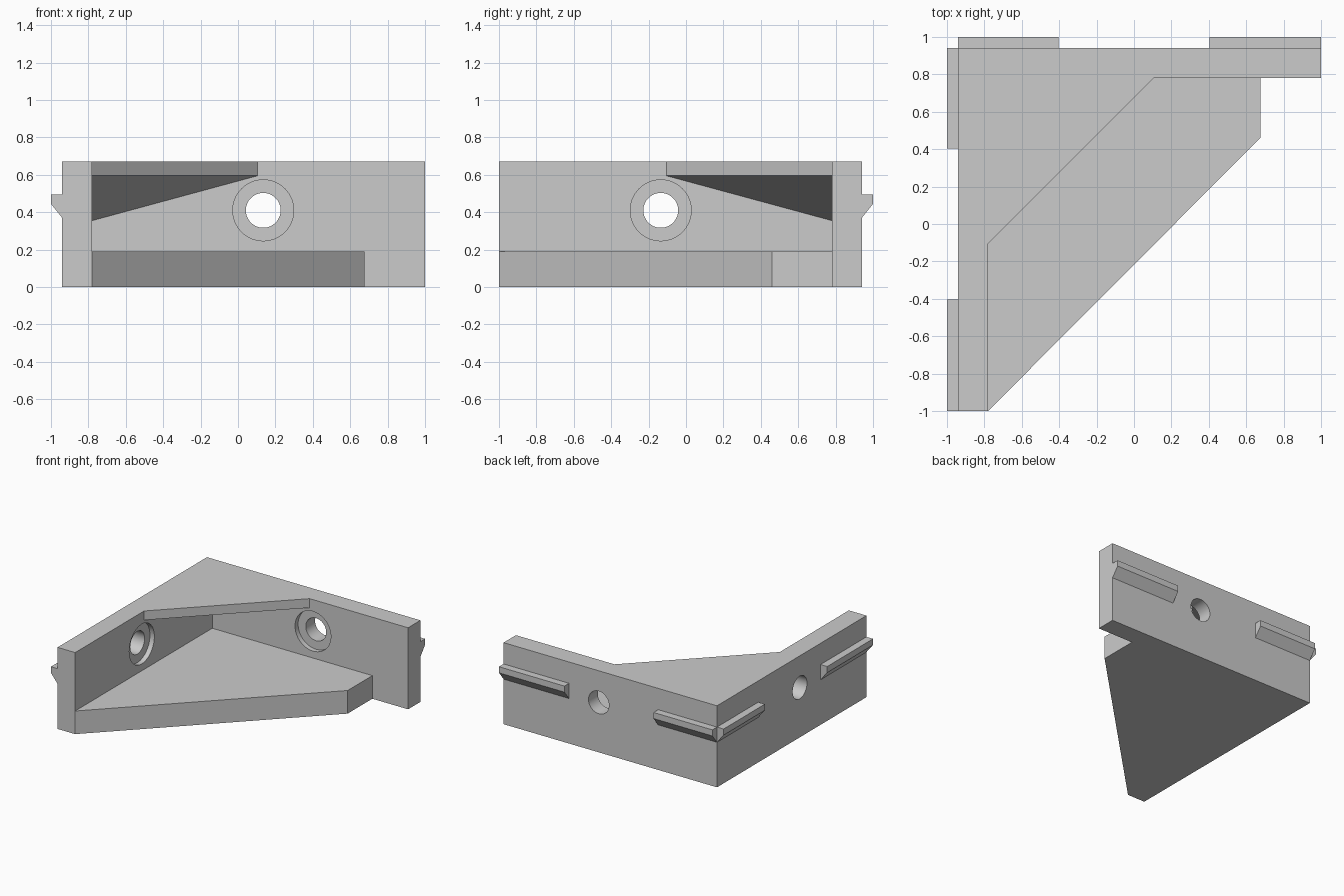
import bpy
import bmesh
import math
from mathutils import Matrix, Vector

if "Cube" in bpy.data.objects:
    bpy.data.objects.remove(bpy.data.objects["Cube"], do_unlink=True)

GREY = (0.6, 0.6, 0.6, 1)
grey = bpy.data.materials.new("plain_grey")
grey.use_nodes = True
grey.diffuse_color = GREY
grey.node_tree.nodes["Principled BSDF"].inputs["Base Color"].default_value = GREY

HEIGHT = 0.67
OUT, IN = 0.94, 0.78      # outer and inner faces of the walls
HOLE_X, HOLE_Z = 0.135, 0.41

# Swaps the back wall and the side wall: (x, y) -> (-y, -x)
DIAGONAL = Matrix(((0, -1, 0, 0), (-1, 0, 0, 0), (0, 0, 1, 0), (0, 0, 0, 1)))


def finish(name, bm):
    bmesh.ops.recalc_face_normals(bm, faces=bm.faces)
    mesh = bpy.data.meshes.new(name)
    bm.to_mesh(mesh)
    bm.free()
    mesh.materials.append(grey)
    obj = bpy.data.objects.new(name, mesh)
    bpy.context.collection.objects.link(obj)
    return obj


def prism(name, outline, direction, mirrored=False):
    """Extrude a flat outline along a direction."""
    bm = bmesh.new()
    face = bm.faces.new([bm.verts.new(p) for p in outline])
    result = bmesh.ops.extrude_face_region(bm, geom=[face], use_keep_orig=True)
    moved = [v for v in result["geom"] if isinstance(v, bmesh.types.BMVert)]
    bmesh.ops.translate(bm, verts=moved, vec=Vector(direction))
    if mirrored:
        bm.transform(DIAGONAL)
    return finish(name, bm)


def flat(points, z=0):
    return [(x, y, z) for x, y in points]


def cut_cylinder(target, radius, y0, y1, mirrored):
    """Cut a round hole through the back wall, or its mirrored twin."""
    bm = bmesh.new()
    place = Matrix.Translation((HOLE_X, (y0 + y1) / 2, HOLE_Z)) @ Matrix.Rotation(math.pi / 2, 4, 'X')
    bmesh.ops.create_cone(bm, cap_ends=True, segments=64, radius1=radius,
                          radius2=radius, depth=y1 - y0, matrix=place)
    if mirrored:
        bm.transform(DIAGONAL)
    cutter = finish("hole_cutter", bm)
    cutter.hide_render = True
    mod = target.modifiers.new("hole", 'BOOLEAN')
    mod.operation = 'DIFFERENCE'
    mod.solver = 'EXACT'
    mod.object = cutter
    bpy.context.view_layer.objects.active = target
    bpy.ops.object.modifier_apply(modifier=mod.name)
    bpy.data.objects.remove(cutter, do_unlink=True)


# L-shaped pair of walls
walls = prism("corner_walls", flat([(-OUT, -1), (-IN, -1), (-IN, IN), (1, IN), (1, OUT), (-OUT, OUT)]),
              (0, 0, HEIGHT))

# Screw holes with shallow counterbores on the inner faces
for mirrored in (False, True):
    cut_cylinder(walls, 0.163, IN - 0.1, IN + 0.04, mirrored)
    cut_cylinder(walls, 0.093, IN - 0.1, OUT + 0.1, mirrored)

# Bottom plate with a long diagonal edge
prism("base_plate", flat([(-IN, -1), (0.675, 0.46), (0.675, IN), (-IN, IN)]), (0, 0, 0.19))

# Top gusset, its underside sloping down into the corner
gusset = prism("top_gusset", flat([(-IN, -0.105), (0.105, IN), (-IN, IN)], 0.595), (0, 0, HEIGHT - 0.595))
for v in gusset.data.vertices:
    if v.co.z < 0.6 and v.co.x < -0.7 and v.co.y > 0.7:
        v.co.z = 0.355

# Locating ridges on the outer faces, chamfered below
RIDGE = [(OUT, 0.37), (1, 0.445), (1, 0.495), (OUT, 0.495)]
for wall, mirrored in (("back", False), ("side", True)):
    for place, x0, x1 in (("corner", -OUT, -0.405), ("end", 0.405, 1)):
        prism(f"{wall}_{place}_ridge", [(x0, y, z) for y, z in RIDGE], (x1 - x0, 0, 0), mirrored)

# Smooth hole walls, sharp edges elsewhere
bpy.ops.object.select_all(action='DESELECT')
walls.select_set(True)
bpy.context.view_layer.objects.active = walls
bpy.ops.object.shade_smooth_by_angle(angle=math.radians(30))
